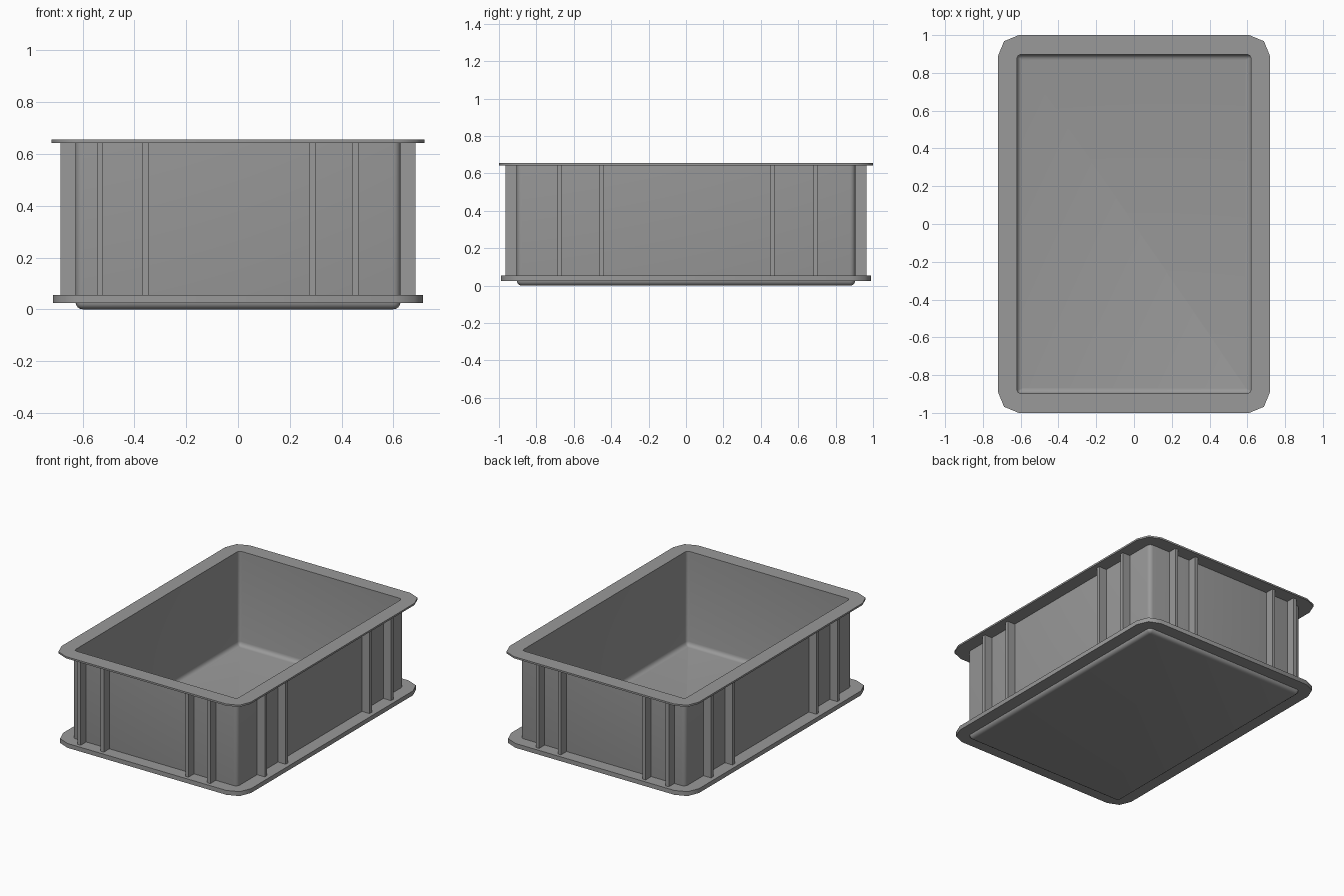
import bpy, bmesh, math

cube = bpy.data.objects.get("Cube")
if cube:
    bpy.data.objects.remove(cube, do_unlink=True)

grey = bpy.data.materials.new("grey plastic")
grey.use_nodes = True
COLOUR = (0.32, 0.32, 0.32, 1)
grey.diffuse_color = COLOUR
grey.node_tree.nodes["Principled BSDF"].inputs["Base Color"].default_value = COLOUR


def finish(name, bm, angle=None):
    bmesh.ops.recalc_face_normals(bm, faces=bm.faces)
    mesh = bpy.data.meshes.new(name)
    bm.to_mesh(mesh)
    bm.free()
    mesh.materials.append(grey)
    ob = bpy.data.objects.new(name, mesh)
    bpy.context.collection.objects.link(ob)
    if angle:
        bpy.ops.object.select_all(action='DESELECT')
        ob.select_set(True)
        bpy.context.view_layer.objects.active = ob
        bpy.ops.object.shade_smooth_by_angle(angle=math.radians(angle))
    return ob


def outline(hx, hy, r, segs):
    """Rounded rectangle, counter-clockwise."""
    pts = []
    for k, (sx, sy) in enumerate([(1, 1), (-1, 1), (-1, -1), (1, -1)]):
        for i in range(segs + 1):
            a = math.pi / 2 * (k + i / segs)
            pts.append((sx * (hx - r) + r * math.cos(a), sy * (hy - r) + r * math.sin(a)))
    return pts


def loft(bm, levels, segs, closed=False):
    """Skin rounded rectangles given as (half x, half y, radius, z)."""
    rings = [[bm.verts.new((x, y, z)) for x, y in outline(hx, hy, r, segs)]
             for hx, hy, r, z in levels]
    pairs = list(zip(rings, rings[1:]))
    if closed:
        pairs.append((rings[-1], rings[0]))
    for a, b in pairs:
        for i in range(len(a)):
            j = (i + 1) % len(a)
            bm.faces.new((a[i], a[j], b[j], b[i]))
    return rings


X, Y = 0.628, 0.905      # outer half size of the tub
TOP, FLANGE = 0.643, 0.055
WALL, R = 0.008, 0.028

# Tub: rounded outer skin, then the inner skin, each closed by a flat floor
bm = bmesh.new()
arc = [math.pi / 2 * i / 4 for i in range(5)]
outer = [(X - R + R * math.sin(a), Y - R + R * math.sin(a),
          0.003 + 0.025 * math.sin(a), R * (1 - math.cos(a))) for a in arc]
outer.append((X, Y, R, TOP))
inner = [(hx - WALL, hy - WALL, max(r - WALL, 0.003), z + (WALL if z < TOP else 0))
         for hx, hy, r, z in reversed(outer)]
rings = loft(bm, outer + inner, 4)
bm.faces.new(rings[0])
bm.faces.new(rings[-1])
finish("tub", bm, 40)

# Flat rim around the opening and thicker flange near the bottom
for name, hx, hy, z0, z1 in (("top_rim", 0.72, 1.0, TOP, 0.655),
                             ("bottom_flange", 0.715, 0.99, 0.025, FLANGE)):
    hole_x, hole_y = (0.62, 0.897) if name == "top_rim" else (X - 0.003, Y - 0.003)
    bm = bmesh.new()
    loft(bm, [(hx, hy, 0.11, z0), (hx, hy, 0.11, z1),
              (hole_x, hole_y, 0.02, z1), (hole_x, hole_y, 0.02, z0)], 2, closed=True)
    finish(name, bm, 50)


def ribs(name, positions, axis, inner_face, outer_face):
    """Upright ribs standing off one wall, mirrored onto the opposite wall."""
    bm = bmesh.new()
    for p in positions:
        for side in (1, -1):
            made = bmesh.ops.create_cube(bm, size=1)["verts"]
            for v in made:
                along = p + v.co.x * 0.024
                off = side * (inner_face if v.co.y < 0 else outer_face)
                z = FLANGE if v.co.z < 0 else TOP
                v.co = (along, off, z) if axis == "x" else (off, along, z)
    finish(name, bm)


ribs("end_ribs", (-0.533, -0.357, 0.287, 0.453), "x", Y - 0.004, 0.965)
ribs("side_ribs", (-0.677, -0.45, 0.462, 0.695), "y", X - 0.004, 0.686)
